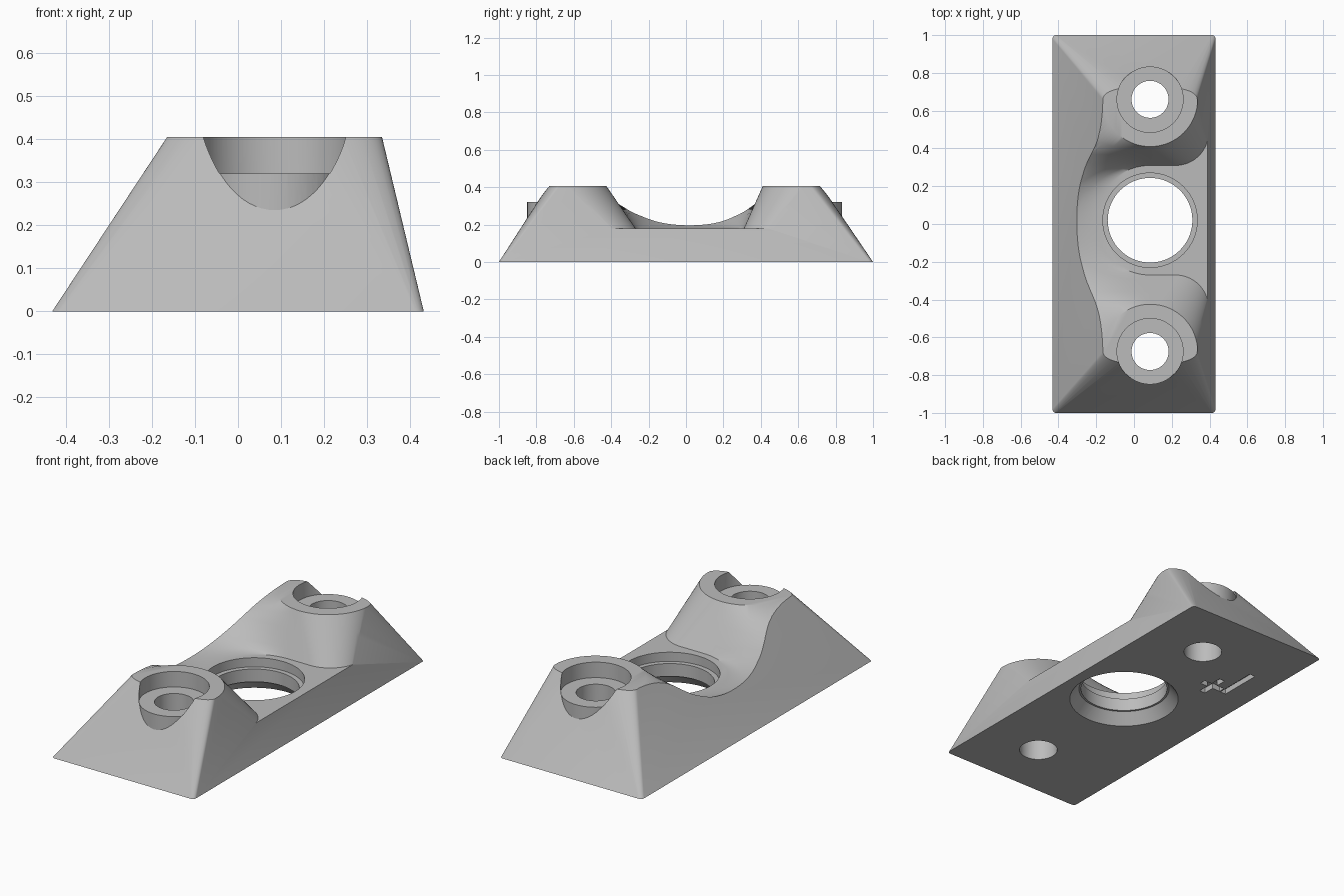
import bpy, bmesh, math
from math import sin, cos, pi, sqrt

if "Cube" in bpy.data.objects:
    bpy.data.objects.remove(bpy.data.objects["Cube"])

AXIS_X = 0.085          # shared x of all three holes
BOSS_Y = (0.66, -0.675)  # boss centres
TOP, FLOOR = 0.405, 0.18

grey = bpy.data.materials.new("light_grey")
grey.use_nodes = True
grey.diffuse_color = (0.5, 0.5, 0.5, 1)
grey.node_tree.nodes["Principled BSDF"].inputs["Base Color"].default_value = (0.5, 0.5, 0.5, 1)


def make(name, bm):
    bmesh.ops.recalc_face_normals(bm, faces=bm.faces[:])
    mesh = bpy.data.meshes.new(name)
    bm.to_mesh(mesh)
    bm.free()
    ob = bpy.data.objects.new(name, mesh)
    bpy.context.collection.objects.link(ob)
    mesh.materials.append(grey)
    return ob


def loft(name, rings):
    """Skin a list of equal-length point rings and cap both ends."""
    bm = bmesh.new()
    rows = [[bm.verts.new(p) for p in ring] for ring in rings]
    n = len(rows[0])
    for a, b in zip(rows, rows[1:]):
        for i in range(n):
            j = (i + 1) % n
            bm.faces.new((a[i], a[j], b[j], b[i]))
    bm.faces.new(rows[0][::-1])
    bm.faces.new(rows[-1])
    bmesh.ops.remove_doubles(bm, verts=bm.verts[:], dist=1e-4)
    bmesh.ops.triangulate(bm, faces=bm.faces[:])
    return make(name, bm)


def turned(name, x, y, profile, n=72):
    """Solid of revolution from (radius, z) pairs."""
    return loft(name, [[(x + r * cos(2 * pi * i / n), y + r * sin(2 * pi * i / n), z)
                        for i in range(n)] for r, z in profile])


def box(name, x, y, sx, sy, z0, z1):
    return loft(name, [[(x + i * sx / 2, y + j * sy / 2, z)
                        for i, j in ((-1, -1), (1, -1), (1, 1), (-1, 1))] for z in (z0, z1)])


def combine(target, tool, operation):
    mod = target.modifiers.new(tool.name, "BOOLEAN")
    mod.operation, mod.solver, mod.object = operation, "EXACT", tool
    bpy.context.view_layer.objects.active = target
    bpy.ops.object.modifier_apply(modifier=mod.name)
    bpy.data.objects.remove(tool)


# Tapered block: hull of the rounded base and the two boss tops
bm = bmesh.new()
for sx in (-1, 1):
    for sy in (-1, 1):
        for k in range(7):
            a = k * pi / 12
            bm.verts.new((sx * (0.412 + 0.02 * cos(a)), sy * (0.98 + 0.02 * sin(a)), 0))
for y in BOSS_Y:
    side = 1 if y > 0 else -1
    for k in range(33):
        a = pi * k / 32
        c = cos(a)
        x = 0.25 * math.copysign(abs(c) ** 0.6, c)
        bm.verts.new((AXIS_X + x, y + side * 0.065 * sin(a), TOP))
hull = bmesh.ops.convex_hull(bm, input=bm.verts[:])
spare = [v for v in set(hull["geom_interior"] + hull["geom_unused"])
         if isinstance(v, bmesh.types.BMVert) and v.is_valid and not v.link_faces]
bmesh.ops.delete(bm, geom=spare, context="VERTS")
body = make("mount_body", bm)


# Saddle between the bosses: concave round the middle hole, convex round each boss
def mix(a, b, t):
    return a + (b - a) * t


def saddle_ring(z, width, curve, reach):
    t = min(1, (z - FLOOR) / (TOP - FLOOR))
    mid = mix(0.02, -0.0075, t)
    cx, cd, r = mix(0.22, AXIS_X + 0.002, t), mix(0.465, 0.6675, t), mix(0.175, 0.25, t)
    half = [(0.7, cd)]
    for k in range(17):
        a = pi / 2 * k / 16
        half.append((cx + r * cos(a), cd - r * sin(a)))
    for k in range(25):
        a = pi / 2 * k / 24
        half.append((AXIS_X - width * sin(a), cd - r + curve * (1 - cos(a))))
    end = half[-1]
    half.append((reach if reach else end[0], end[1]))
    return ([(x, mid + d, z) for x, d in half] +
            [(x, mid - d, z) for x, d in reversed(half)])


saddle = loft("saddle_cutter", [
    saddle_ring(FLOOR, 0.29, -0.29, 0),
    saddle_ring(0.195, 0.385, -0.2985, 0),
    saddle_ring(0.225, 0.478, -0.3155, 0),
    saddle_ring(0.265, 0.47, -0.14, -0.5),
    saddle_ring(0.31, 0.45, 0, -0.6),
    saddle_ring(0.36, 0.35, 0.125, -0.6),
    saddle_ring(TOP, 0.25, 0.25, -0.6),
    saddle_ring(0.5, 0.25, 0.25, -0.6)])
combine(body, saddle, "DIFFERENCE")

# Screw seats: protruding round ledge, counterbore and through hole
for y in BOSS_Y:
    combine(body, turned("seat_ledge", AXIS_X, y, [(0.174, 0.06), (0.174, 0.32)]), "UNION")
    combine(body, turned("counterbore", AXIS_X, y, [(0.175, 0.32), (0.175, 0.6)]), "DIFFERENCE")
    combine(body, turned("screw_hole", AXIS_X, y, [(0.098, -0.1), (0.098, 0.6)]), "DIFFERENCE")

# Stepped middle hole, flared underneath
combine(body, turned("middle_hole", AXIS_X, 0.02, [
    (0.283, -0.1), (0.283, 0), (0.235, 0.06), (0.224, 0.06),
    (0.224, 0.13), (0.25, 0.13), (0.25, 0.3)]), "DIFFERENCE")

# Plus and bar recesses in the underside
for x, y, sx, sy in ((-0.18, 0.42, 0.035, 0.16), (-0.18, 0.42, 0.13, 0.035),
                     (-0.27, 0.52, 0.035, 0.24)):
    combine(body, box("recess", x, y, sx, sy, -0.1, 0.03), "DIFFERENCE")

bpy.ops.object.select_all(action="DESELECT")
body.select_set(True)
bpy.context.view_layer.objects.active = body
bpy.ops.object.shade_smooth_by_angle(angle=math.radians(32))
